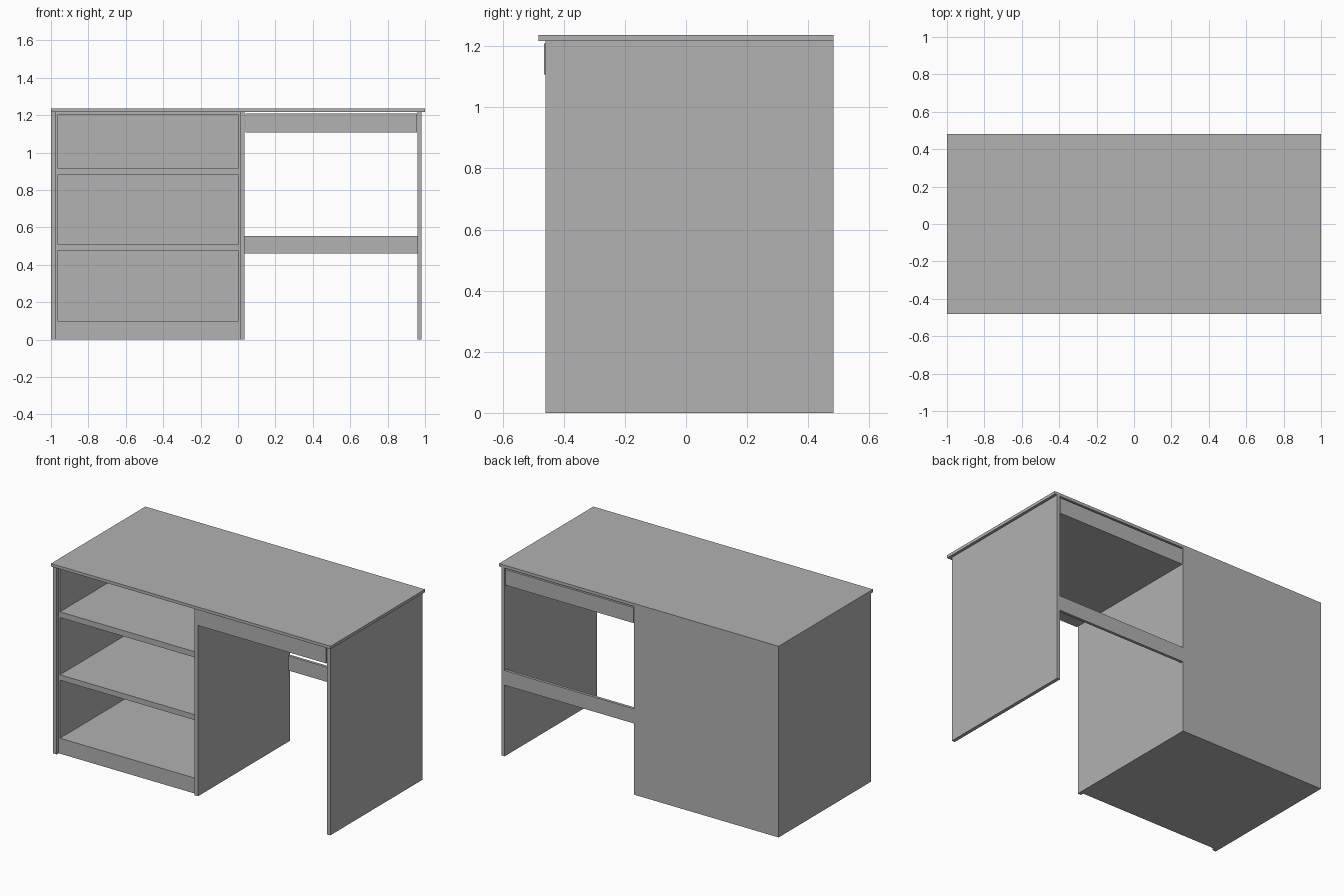
import bpy
import bmesh

cube = bpy.data.objects.get("Cube")
if cube:
    bpy.data.objects.remove(cube, do_unlink=True)

grey = bpy.data.materials.new("light_grey")
colour = (0.445, 0.445, 0.445, 1)
grey.use_nodes = True
grey.diffuse_color = colour
bsdf = next(n for n in grey.node_tree.nodes if n.type == "BSDF_PRINCIPLED")
bsdf.inputs["Base Color"].default_value = colour


def board(name, x, y, z):
    """Flat-faced box spanning the given (low, high) ranges."""
    bm = bmesh.new()
    bmesh.ops.create_cube(bm, size=1)
    for v in bm.verts:
        v.co = [r[0] if c < 0 else r[1] for c, r in zip(v.co, (x, y, z))]
    mesh = bpy.data.meshes.new(name)
    bm.to_mesh(mesh)
    bm.free()
    mesh.materials.append(grey)
    obj = bpy.data.objects.new(name, mesh)
    bpy.context.collection.objects.link(obj)
    return obj


BACK = 0.482
PANEL_FRONT = -0.46
CARCASS_FRONT = -0.44
UNDERSIDE = 1.217

# Desktop with a small front overhang
board("desktop", (-1, 1), (-BACK, BACK), (UNDERSIDE, 1.236))

# Three full-height upright panels
uprights = {"right_panel": (-1, -0.975), "middle_panel": (0.012, 0.036),
            "left_panel": (0.96, 0.982)}
for name, x in uprights.items():
    board(name, x, (PANEL_FRONT, BACK), (0, UNDERSIDE))

# Open cabinet carcass: thin sides, back, plinth, shelves and top
inner_y = (CARCASS_FRONT, BACK - 0.01)
inner_x = (-0.965, 0.003)
board("cabinet_right_wall", (-0.975, inner_x[0]), inner_y, (0, UNDERSIDE))
board("cabinet_left_wall", (inner_x[1], 0.012), inner_y, (0, UNDERSIDE))
board("cabinet_back", (-0.975, 0.012), (BACK - 0.01, BACK), (0, UNDERSIDE))
levels = {"cabinet_plinth": (0, 0.1), "lower_shelf": (0.475, 0.51),
          "upper_shelf": (0.88, 0.917), "cabinet_top": (1.2, UNDERSIDE)}
for name, z in levels.items():
    board(name, inner_x, inner_y, z)

# Shallow drawer over the knee space
board("drawer_front", (0.04, 0.956), (-0.465, -0.45), (1.107, 1.208))
board("drawer_box", (0.04, 0.956), (-0.45, 0.48), (1.107, 1.208))

# Rear stretcher across the knee space
board("rear_stretcher", (0.036, 0.96), (BACK - 0.018, BACK), (0.46, 0.555))
